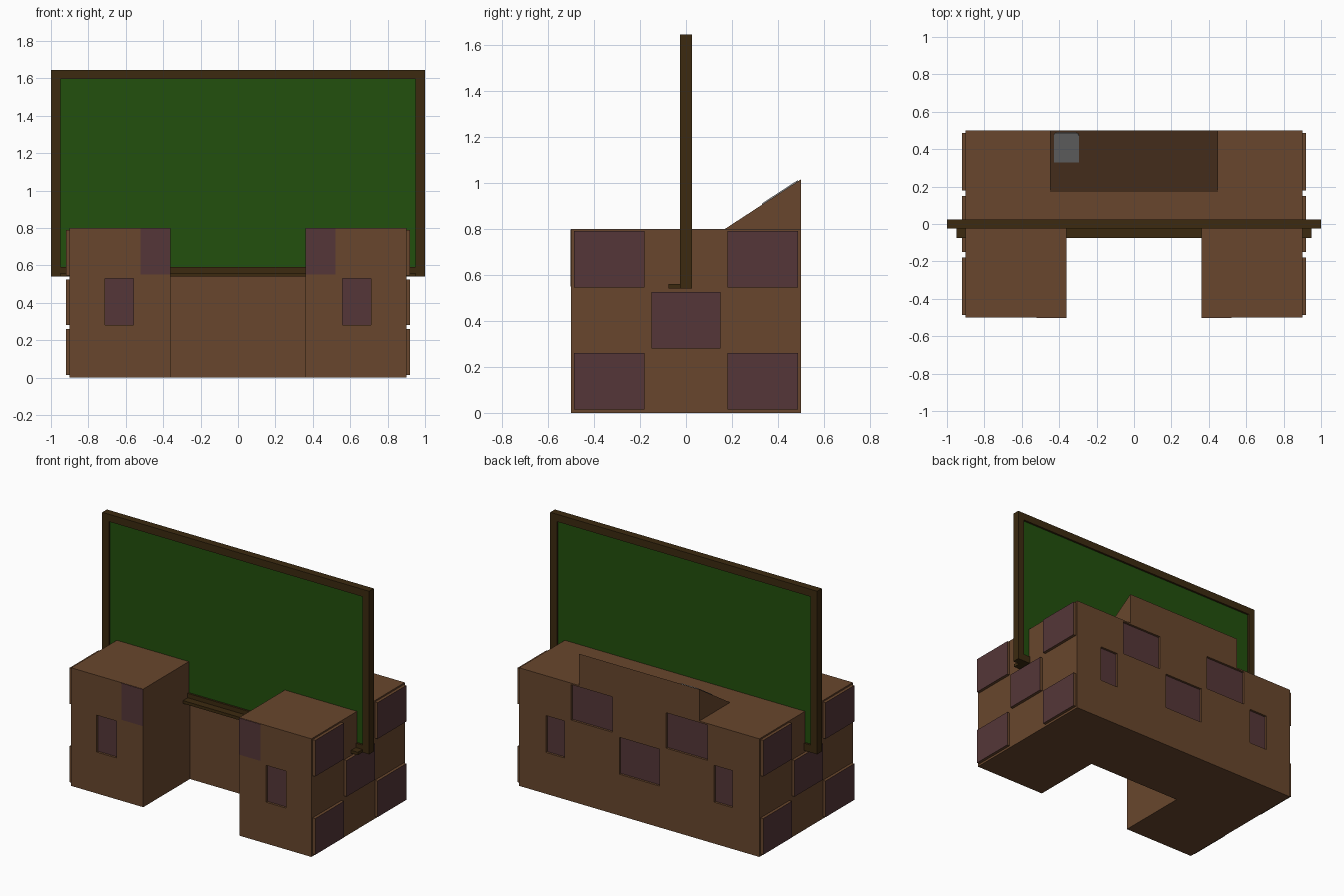
import bpy, bmesh, math
from mathutils import Matrix

if "Cube" in bpy.data.objects:
    bpy.data.objects.remove(bpy.data.objects["Cube"])


def material(name, rgb):
    m = bpy.data.materials.new(name)
    m.diffuse_color = (*rgb, 1)
    m.use_nodes = True
    m.node_tree.nodes["Principled BSDF"].inputs["Base Color"].default_value = m.diffuse_color
    return m


BROWN = material("brown wood", (0.14, 0.062, 0.026))
PURPLE = material("plum panel", (0.09, 0.037, 0.04))
DARK = material("dark frame wood", (0.045, 0.023, 0.005))
GREEN = material("chalkboard green", (0.016, 0.08, 0.004))
GREY = material("paper grey", (0.25, 0.25, 0.25))


def finish(name, bm, mats):
    bmesh.ops.recalc_face_normals(bm, faces=bm.faces)
    me = bpy.data.meshes.new(name)
    bm.to_mesh(me)
    bm.free()
    for m in mats:
        me.materials.append(m)
    ob = bpy.data.objects.new(name, me)
    bpy.context.collection.objects.link(ob)
    return ob


def add_box(bm, x0, x1, y0, y1, z0, z1):
    mat = (Matrix.Translation(((x0 + x1) / 2, (y0 + y1) / 2, (z0 + z1) / 2))
           @ Matrix.Diagonal((abs(x1 - x0), abs(y1 - y0), abs(z1 - z0), 1)))
    return bmesh.ops.create_cube(bm, size=1, matrix=mat)["verts"]


def prism(name, points, offset, mats):
    """Extrude a closed outline along an offset vector."""
    bm = bmesh.new()
    face = bm.faces.new([bm.verts.new(p) for p in points])
    new = bmesh.ops.extrude_face_region(bm, geom=[face])["geom"]
    bmesh.ops.translate(bm, vec=offset,
                        verts=[v for v in new if isinstance(v, bmesh.types.BMVert)])
    return finish(name, bm, mats)


# Desk body: U-shaped plan with a knee space at the front
half = [(0.36, 0.0), (0.36, -0.5), (0.9, -0.5), (0.9, 0.5)]
plan = half + [(-x, y) for x, y in reversed(half)]
desk = prism("desk_body", [(x, y, 0) for x, y in plan], (0, 0, 0.8), [BROWN, PURPLE])

# Recessed panels on the front and back of the desk
DEPTH = 0.015
bm = bmesh.new()
for s in (-1, 1):
    add_box(bm, s * 0.56, s * 0.71, -0.6, -0.5 + DEPTH, 0.28, 0.53)
    add_box(bm, s * 0.56, s * 0.70, 0.5 - DEPTH, 0.6, 0.28, 0.53)
    add_box(bm, s * 0.20, s * 0.51, 0.5 - DEPTH, 0.6, 0.55, 0.79)
add_box(bm, -0.15, 0.15, 0.5 - DEPTH, 0.6, 0.28, 0.53)
cutter = finish("panel_cutter", bm, [])
cutter.hide_render = True
cutter.hide_set(True)
mod = desk.modifiers.new("panels", 'BOOLEAN')
mod.operation = 'DIFFERENCE'
mod.solver = 'EXACT'
mod.object = cutter
bpy.context.view_layer.objects.active = desk
bpy.ops.object.modifier_apply(modifier=mod.name)
bpy.data.objects.remove(cutter)
for p in desk.data.polygons:
    recessed = abs(p.normal.y) > 0.9 and 0.47 < abs(p.center.y) < 0.495
    p.material_index = 1 if recessed else 0

# Flush panels at the inner top corners of the pedestals
bm = bmesh.new()
for s in (-1, 1):
    add_box(bm, s * 0.361, s * 0.52, -0.503, -0.49, 0.55, 0.798)
finish("front_corner_panels", bm, [PURPLE])

# Raised panels on both ends, purple only on the outer face
bm = bmesh.new()
for s in (-1, 1):
    for t in (-1, 1):
        for z0, z1 in ((0.015, 0.26), (0.545, 0.79)):
            add_box(bm, s * 0.89, s * 0.92, t * 0.18, t * 0.487, z0, z1)
    add_box(bm, s * 0.89, s * 0.92, -0.15, 0.15, 0.28, 0.525)
for f in bm.faces:
    f.material_index = 1 if abs(f.calc_center_median().x) > 0.915 else 0
finish("end_panels", bm, [BROWN, PURPLE])

# Sloping lectern wedge on the back of the desk top
prism("lectern_wedge", [(-0.45, 0.17, 0.8), (-0.45, 0.5, 0.8), (-0.45, 0.5, 1.015)],
      (0.9, 0, 0), [BROWN])

# Paper sheet on the slope, with its upper corners rounded
bm = bmesh.new()
add_box(bm, -0.067, 0.067, -0.093, 0.093, -0.003, 0.005)
corners = [e for e in bm.edges
           if all(v.co.y > 0 for v in e.verts)
           and abs(e.verts[0].co.x - e.verts[1].co.x) < 1e-5]
bmesh.ops.bevel(bm, geom=corners, offset=0.015, segments=3, affect='EDGES', profile=0.5)
slope = math.atan2(0.215, 0.33)
bm.transform(Matrix.Translation((-0.362, 0.41, 0.8 + 0.24 * math.tan(slope)))
             @ Matrix.Rotation(slope, 4, 'X'))
finish("paper_sheet", bm, [GREY])

# Chalkboard: frame, green panel and chalk tray
bm = bmesh.new()
for s in (-1, 1):
    add_box(bm, s * 0.95, s * 1.0, -0.025, 0.025, 0.54, 1.645)
for z0, z1 in ((0.54, 0.59), (1.595, 1.645)):
    add_box(bm, -0.95, 0.95, -0.025, 0.025, z0, z1)
finish("board_frame", bm, [DARK])
bm = bmesh.new()
add_box(bm, -0.955, 0.955, -0.012, 0.012, 0.585, 1.6)
finish("board_panel", bm, [GREEN])
bm = bmesh.new()
add_box(bm, -0.95, 0.95, -0.075, -0.02, 0.54, 0.56)
finish("chalk_tray", bm, [DARK])
